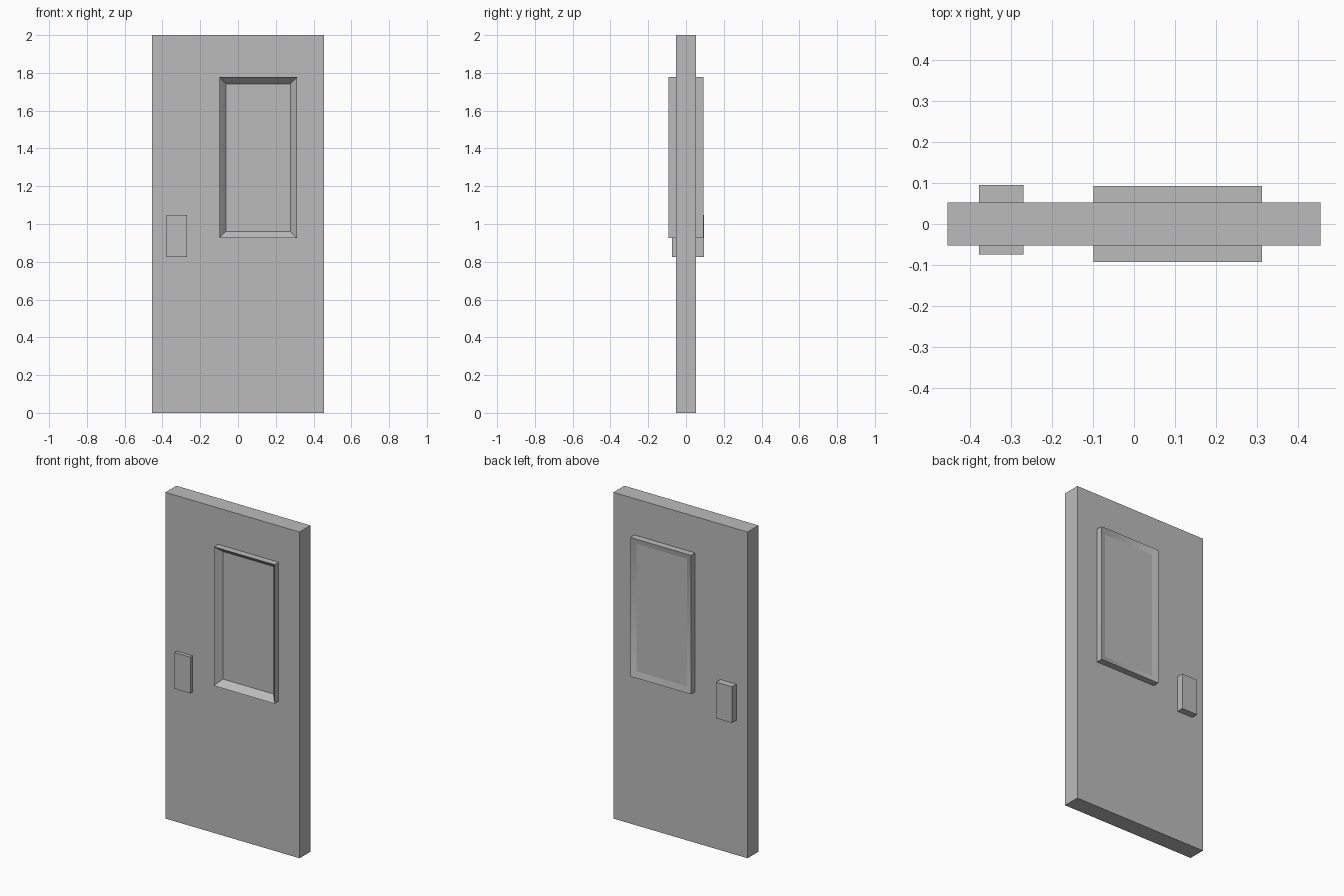
import bpy
import bmesh
from mathutils import Matrix, Vector

if "Cube" in bpy.data.objects:
    bpy.data.objects.remove(bpy.data.objects["Cube"], do_unlink=True)

GREY = (0.5, 0.5, 0.5, 1)
grey = bpy.data.materials.new("plain_grey")
grey.use_nodes = True
grey.diffuse_color = GREY
grey.node_tree.nodes["Principled BSDF"].inputs["Base Color"].default_value = GREY


def box(low, high):
    """Return a bmesh box between two corners."""
    low, high = Vector(low), Vector(high)
    bm = bmesh.new()
    place = Matrix.Translation((low + high) / 2) @ Matrix.Diagonal((high - low).to_4d())
    bmesh.ops.create_cube(bm, size=1, matrix=place)
    return bm


def finish(name, bm):
    mesh = bpy.data.meshes.new(name)
    bm.to_mesh(mesh)
    bm.free()
    mesh.materials.append(grey)
    obj = bpy.data.objects.new(name, mesh)
    bpy.context.collection.objects.link(obj)


def facing(bm, sign):
    """Find the face pointing along -y or +y."""
    return max(bm.faces, key=lambda f: f.normal.y * sign)


# Door slab
finish("door_slab", box((-0.455, -0.053, 0), (0.455, 0.053, 2)))

# Handle plate running through the slab
finish("handle_plate", box((-0.378, -0.075, 0.825), (-0.27, 0.095, 1.047)))

# Window frame: square recess in front, shallow sloped rim behind
frame = box((-0.099, -0.093, 0.925), (0.313, 0.093, 1.777))
frame.normal_update()
front, back = facing(frame, -1), facing(frame, 1)
bmesh.ops.inset_region(frame, faces=[front], thickness=0.035, use_even_offset=True)
bmesh.ops.translate(frame, verts=front.verts[:], vec=(0, 0.039, 0))
rim = bmesh.ops.inset_region(frame, faces=[back], thickness=0.035, use_even_offset=True)["faces"]
bmesh.ops.translate(frame, verts=back.verts[:], vec=(0, -0.012, 0))
frame.normal_update()

# Smooth only the mitred corners of the sloped rim
for face in rim:
    face.smooth = True
for edge in frame.edges:
    edge.smooth = all(f in rim for f in edge.link_faces)
finish("window_frame", frame)
